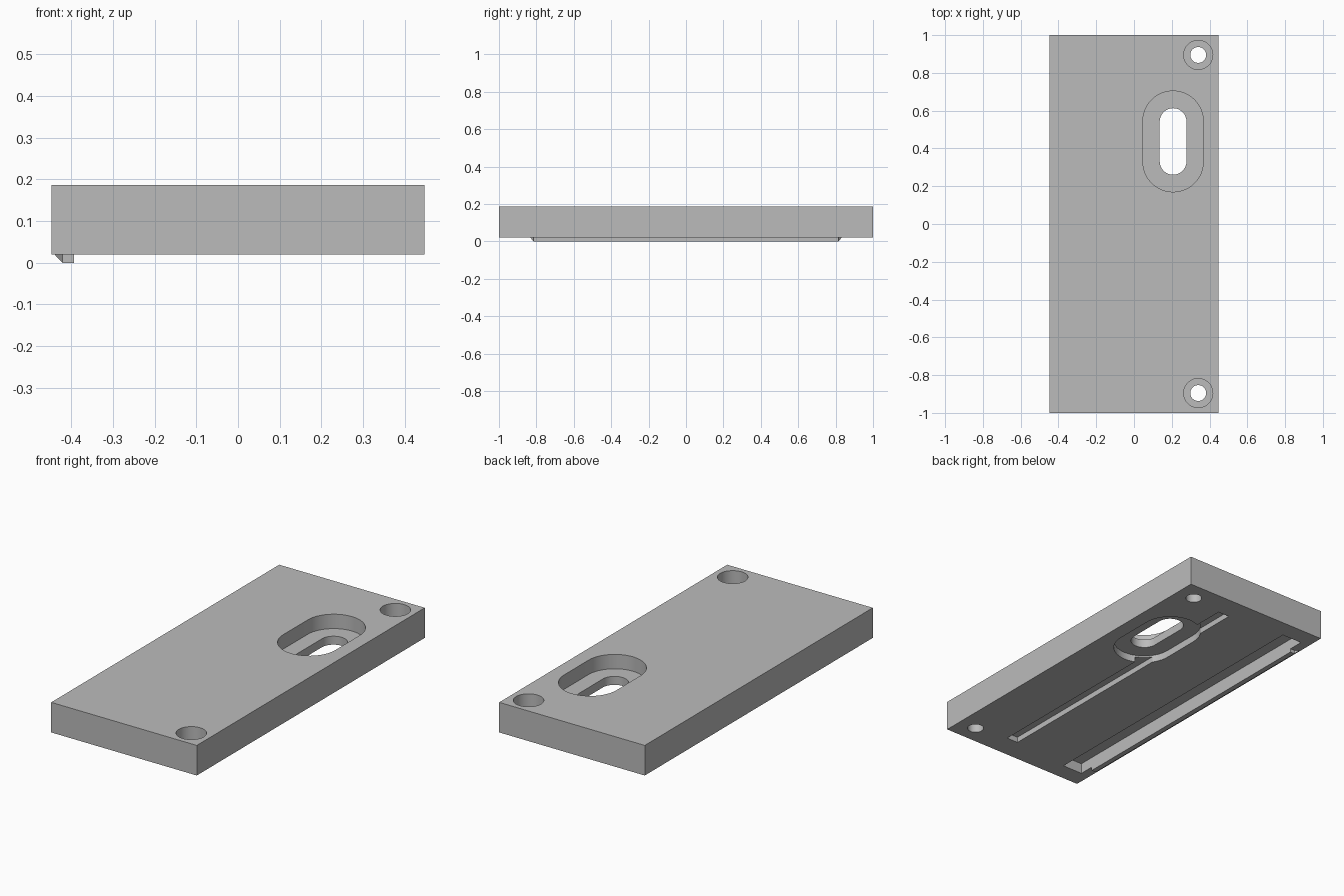
import bpy, bmesh
from math import cos, sin, pi

cube = bpy.data.objects.get("Cube")
if cube:
    bpy.data.objects.remove(cube, do_unlink=True)

# Plain grey finish
grey = bpy.data.materials.new("plain_grey")
grey.use_nodes = True
colour = (0.5, 0.5, 0.5, 1)
grey.diffuse_color = colour
grey.node_tree.nodes["Principled BSDF"].inputs["Base Color"].default_value = colour

W, L, BOTTOM, TOP = 0.447, 1.0, 0.02, 0.187
OVER = 0.05  # how far cutters overshoot the plate


def make_object(name, bm):
    bmesh.ops.recalc_face_normals(bm, faces=bm.faces)
    mesh = bpy.data.meshes.new(name)
    bm.to_mesh(mesh)
    bm.free()
    mesh.materials.append(grey)
    obj = bpy.data.objects.new(name, mesh)
    bpy.context.collection.objects.link(obj)
    return obj


def prism(name, outline, z0, z1):
    bm = bmesh.new()
    face = bm.faces.new([bm.verts.new((x, y, z0)) for x, y in outline])
    ext = bmesh.ops.extrude_face_region(bm, geom=[face])
    for v in ext["geom"]:
        if isinstance(v, bmesh.types.BMVert):
            v.co.z = z1
    return make_object(name, bm)


def rect(x0, x1, y0, y1):
    return [(x0, y0), (x1, y0), (x1, y1), (x0, y1)]


def stadium(cx, cy, r, half=0.0, n=24):
    # Rounded slot outline; half is the straight half-length along y
    pts = []
    for side, start in ((1, 0), (-1, pi)):
        last = n if half == 0 else n + 1
        for i in range(last):
            a = start + pi * i / n
            pts.append((cx + r * cos(a), cy + side * half + r * sin(a)))
    return pts


plate = prism("plate", rect(-W, W, -L, L), BOTTOM, TOP)


def cut(outline, z0, z1):
    cutter = prism("cutter", outline, z0, z1)
    cutter.hide_render = True
    mod = plate.modifiers.new("cut", "BOOLEAN")
    mod.operation = "DIFFERENCE"
    mod.solver = "EXACT"
    mod.object = cutter
    bpy.context.view_layer.objects.active = plate
    bpy.ops.object.modifier_apply(modifier=mod.name)
    bpy.data.objects.remove(cutter, do_unlink=True)


# Counterbored screw holes at both ends
for y in (-0.895, 0.895):
    cut(stadium(0.34, y, 0.077), TOP - 0.1, TOP + OVER)
    cut(stadium(0.34, y, 0.042), BOTTOM - OVER, TOP + OVER)

# Stepped slot with a recess on each side
slot = (0.207, 0.437)
cut(stadium(*slot, 0.16, 0.107), TOP - 0.08, TOP + OVER)
cut(stadium(*slot, 0.16, 0.107), BOTTOM - OVER, BOTTOM + 0.04)
cut(stadium(*slot, 0.071, 0.105), BOTTOM - OVER, TOP + OVER)

# Narrow and wide grooves underneath
LIP_IN = -0.393
cut(rect(0.075, 0.145, -0.867, 0.867), BOTTOM - OVER, BOTTOM + 0.031)
cut(rect(LIP_IN, -0.27, -0.9, 0.9), BOTTOM - OVER, BOTTOM + 0.058)

# Bevelled lip along the wide groove, flaring at its outer corners
bm = bmesh.new()
ends = []
for s in (-1, 1):
    y, flare = s * 0.815, s * 0.832
    section = [(LIP_IN, y, BOTTOM), (LIP_IN, y, 0), (-0.421, y, 0),
               (-0.44, flare, BOTTOM), (-0.421, y, BOTTOM)]
    v = [bm.verts.new(p) for p in section]
    bm.faces.new([v[0], v[1], v[2], v[4]])
    bm.faces.new([v[2], v[3], v[4]])
    ends.append(v)
a, b = ends
for i in range(5):
    j = (i + 1) % 5
    bm.faces.new([a[i], a[j], b[j], b[i]])
lip = make_object("lip", bm)

# Smooth hole walls, crisp edges
bpy.ops.object.select_all(action="DESELECT")
plate.select_set(True)
bpy.context.view_layer.objects.active = plate
bpy.ops.object.shade_smooth_by_angle(angle=pi / 6)
